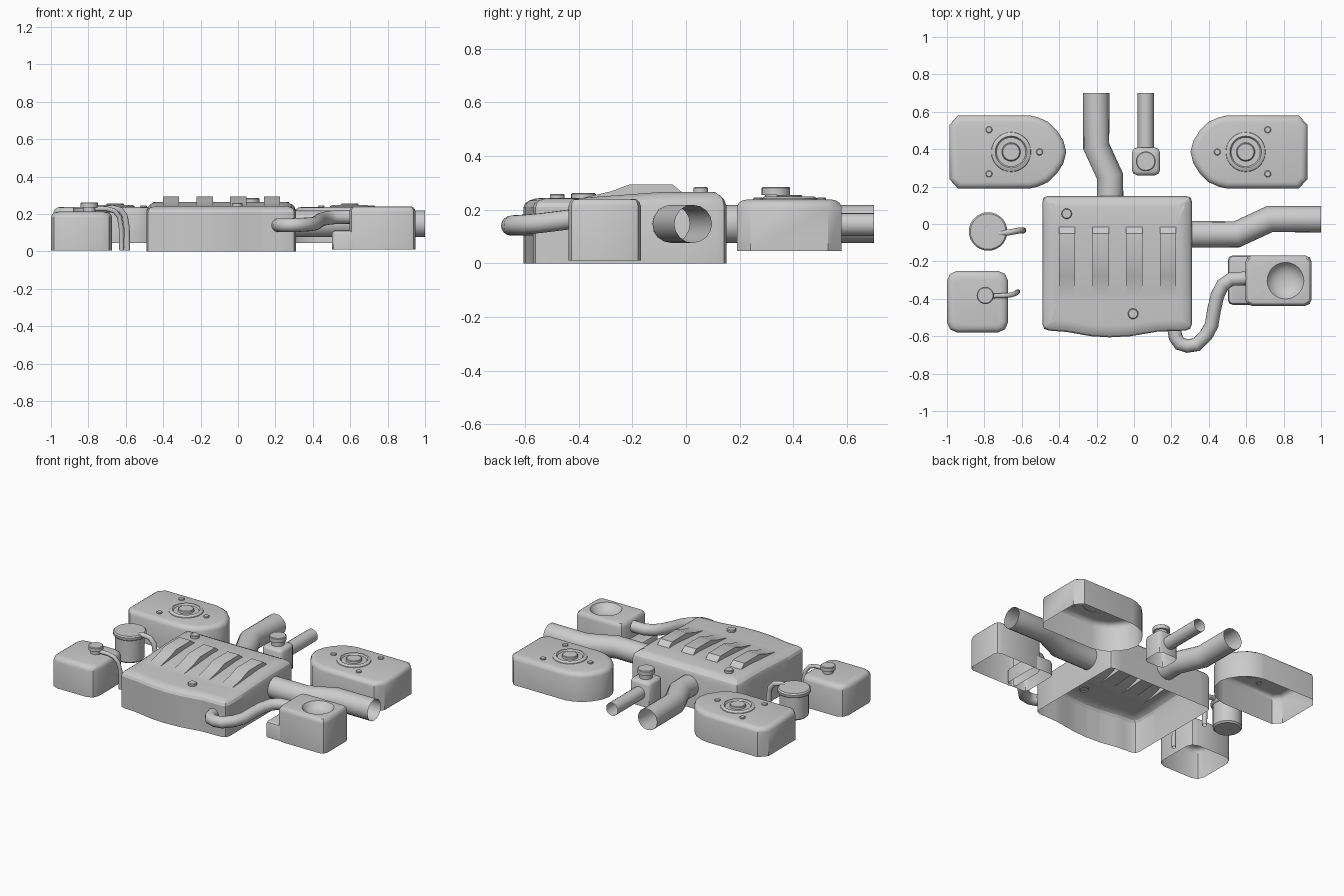
import bpy, bmesh, math
from mathutils import Vector

if "Cube" in bpy.data.objects:
    bpy.data.objects.remove(bpy.data.objects["Cube"])


def finish(name, bm, angle=35):
    bmesh.ops.remove_doubles(bm, verts=bm.verts, dist=1e-5)
    bmesh.ops.recalc_face_normals(bm, faces=bm.faces)
    me = bpy.data.meshes.new(name)
    bm.to_mesh(me)
    bm.free()
    ob = bpy.data.objects.new(name, me)
    bpy.context.collection.objects.link(ob)
    smooth(ob, angle)
    return ob


def smooth(ob, angle=35):
    bpy.ops.object.select_all(action='DESELECT')
    ob.select_set(True)
    bpy.context.view_layer.objects.active = ob
    bpy.ops.object.shade_smooth_by_angle(angle=math.radians(angle))


def inset(pts, d):
    """Offset a counter-clockwise outline inwards by d."""
    out, n = [], len(pts)
    for i in range(n):
        a, b, c = (Vector(pts[j % n]) for j in (i - 1, i, i + 1))
        e, f = (b - a).normalized(), (c - b).normalized()
        n1, n2 = Vector((-e.y, e.x)), Vector((-f.y, f.x))
        out.append(b + (n1 + n2) * d / (1 + n1.dot(n2)))
    return out


def shell(pts, rings, cap=True):
    """Open-bottomed housing: outline lofted through (inset, z) rings."""
    area = sum(p[0] * q[1] - q[0] * p[1] for p, q in zip(pts, pts[1:] + pts[:1]))
    if area < 0:
        pts = pts[::-1]
    bm = bmesh.new()
    loops = [[bm.verts.new((p[0], p[1], z)) for p in inset(pts, d)] for d, z in rings]
    n = len(pts)
    for lo, hi in zip(loops, loops[1:]):
        for i in range(n):
            bm.faces.new((lo[i], lo[(i + 1) % n], hi[(i + 1) % n], hi[i]))
    if cap:
        bm.faces.new(loops[-1])
    return bm, loops


def box(x0, x1, y0, y1, c):
    """Rectangle with corners cut and slightly rounded."""
    k = c * 0.3
    q = [(c, 0), (k, k), (0, c)]
    r = [(x0 + a, y0 + b) for a, b in q[::-1]] + [(x1 - a, y0 + b) for a, b in q]
    return r + [(x1 - a, y1 - b) for a, b in q[::-1]] + [(x0 + a, y1 - b) for a, b in q]


def lathe(name, x, y, prof, n=24):
    bm = bmesh.new()
    vs = [bm.verts.new((r, 0, z)) for r, z in prof]
    es = [bm.edges.new(p) for p in zip(vs, vs[1:])]
    bmesh.ops.spin(bm, geom=vs + es, axis=(0, 0, 1), cent=(0, 0, 0),
                   steps=n, angle=2 * math.pi)
    bmesh.ops.translate(bm, verts=bm.verts, vec=(x, y, 0))
    return finish(name, bm)


def bolt(name, x, y, r, z0, z1):
    return lathe(name, x, y, [(r, z0), (r, z1 - .004), (r - .004, z1), (0, z1)], 14)


def tube(name, pts, r):
    cu = bpy.data.curves.new(name, 'CURVE')
    cu.dimensions = '3D'
    cu.bevel_depth, cu.bevel_resolution = r, 6
    sp = cu.splines.new('POLY')
    sp.points.add(len(pts) - 1)
    for p, co in zip(sp.points, pts):
        p.co = (*co, 1)
    ob = bpy.data.objects.new(name, cu)
    bpy.context.collection.objects.link(ob)
    bpy.ops.object.select_all(action='DESELECT')
    ob.select_set(True)
    bpy.context.view_layer.objects.active = ob
    bpy.ops.object.convert(target='MESH')
    smooth(bpy.context.object, 45)


# Engine cover, with its top sloping down to the front
def drop(y):
    return 0.022 * min(1, max(0, (-0.10 - y) / 0.3))


cover = [(-.49, -.535), (-.48, -.56), (-.455, -.57), (-.36, -.577), (-.23, -.6), (-.13, -.606),
         (-.02, -.6), (.13, -.575), (.275, -.57), (.3, -.56), (.31, -.535),
         (.31, .12), (.302, .142), (.28, .15), (-.46, .15), (-.482, .142), (-.49, .12)]
bm, _ = shell(cover, [(0, 0), (0, .215), (.008, .238), (.022, .252), (.045, .262), (.06, .265)])
rib_x = [(-.402 + i * .18, -.315 + i * .18) for i in range(4)]
Y0, Y1 = -.38, -.015
cuts = [((x, 0, 0), (1, 0, 0)) for pair in rib_x for x in pair]
cuts += [((0, y, 0), (0, 1, 0)) for y in (-.40, Y0, -.10, Y1)]
for co, no in cuts:
    bmesh.ops.bisect_plane(bm, geom=bm.verts[:] + bm.edges[:] + bm.faces[:],
                           plane_co=co, plane_no=no)
gone = []
for f in bm.faces:
    c = f.calc_center_median()
    if c.z > .26 and Y0 < c.y < Y1 and any(a < c.x < b for a, b in rib_x):
        gone.append(f)
bmesh.ops.delete(bm, geom=gone, context='FACES')
for v in bm.verts:
    if v.co.z > .2:
        v.co.z -= drop(v.co.y) * (v.co.z - .2) / .065

# Four raised ribs that grow out of the cover
top = [(Y0, .265 - drop(Y0)), (-.28, .268), (-.21, .294), (-.05, .294), (Y1, .265)]
for a, b in rib_x:
    sides = []
    for x in (a, b):
        up = [bm.verts.new((x, y, z)) for y, z in top]
        bm.faces.new(up + [bm.verts.new((x, -.10, .265))])
        sides.append(up)
    for i in range(4):
        bm.faces.new((sides[0][i], sides[1][i], sides[1][i + 1], sides[0][i + 1]))
finish("engine_cover", bm, 25)
bolt("cover_bolt_back", -.36, .055, .028, .26, .284)
bolt("cover_bolt_front", -.005, -.48, .028, .235, .259)

# Suspension towers, mirrored left and right
half = [(-.285, .195), (-.33, .145)]
nose = [(.10, .195), (.145, .185), (.20, .16), (.245, .115), (.28, .06), (.295, 0)]
tower = nose + [(x, -y) for x, y in nose[-2::-1]]
tower += [(x, -y) for x, y in half] + half[::-1]
for side, cx, s in (("left", -.657, 1), ("right", .597, -1)):
    bm, _ = shell([(cx + s * x, .385 + y) for x, y in tower],
                  [(0, .045), (0, .208), (.006, .224), (.02, .234), (.035, .237)])
    finish(side + "_tower", bm, 40)
    lathe(side + "_tower_mount", cx, .385,
          [(.107, .235), (.105, .241), (.092, .249), (.085, .249), (.078, .239), (.05, .239),
           (.048, .251), (.044, .255), (0, .255)], 28)
    for i, (x, y) in enumerate([(-.118, .119), (-.118, -.117), (.152, 0)]):
        bolt(f"{side}_tower_bolt_{i}", cx + s * x, .385 + y, .018, .234, .246)

# Washer tank with cap and hose
bm, _ = shell(box(-1, -.673, -.58, -.25, .055),
              [(0, .005), (0, .18), (.006, .198), (.02, .208), (.04, .212)])
finish("washer_tank", bm, 40)
lathe("washer_cap", -.795, -.382,
      [(.034, .205), (.034, .235), (.046, .235), (.046, .258), (.041, .262), (0, .262)])
tube("washer_hose", [(-.79, -.385, .228), (-.70, -.383, .228), (-.66, -.38, .216),
                     (-.635, -.372, .185), (-.625, -.365, .13), (-.622, -.362, .005)], .013)

# Round canister with lid and hose
lathe("canister", -.78, -.04,
      [(0, .05), (.08, .05), (.09, .06), (.09, .205), (.1, .21), (.103, .215), (.103, .23),
       (.095, .238), (0, .24)], 28)
tube("canister_hose", [(-.72, -.05, .225), (-.67, -.045, .232), (-.63, -.038, .222),
                       (-.605, -.034, .19), (-.595, -.034, .13), (-.592, -.034, .005)], .016)

# Brake reservoir with cap and cylinder
bm, _ = shell(box(-.012, .14, .26, .41, .03),
              [(0, .06), (0, .205), (.006, .218), (.02, .225)])
finish("reservoir", bm, 40)
lathe("reservoir_cap", .063, .335,
      [(.04, .22), (.04, .255), (.053, .255), (.053, .281), (.048, .285), (0, .285)])
tube("reservoir_pipe", [(.063, .40, .145), (.063, .70, .145)], .043)

# Large air pipes
tube("back_pipe", [(-.128, .14, .147), (-.128, .255, .147), (-.202, .415, .147),
                   (-.202, .70, .147)], .071)
tube("right_pipe", [(.30, -.055, .147), (.55, -.055, .147), (.725, .026, .147),
                    (1, .026, .147)], .071)

# Air filter box: low step, and tall part with a dished top
bm, _ = shell(box(.502, .66, -.432, -.168, .025),
              [(0, .01), (0, .095), (.006, .108), (.02, .114)])
finish("filter_step", bm, 40)
bm, loops = shell(box(.595, .95, -.438, -.168, .035),
                  [(0, .01), (0, .212), (.005, .228), (.014, .237), (.026, .24)], cap=False)
n = 24
dish = []
for r, z in ((.098, .24), (.085, .222), (.065, .206), (.035, .196)):
    dish.append([bm.verts.new((.81 + r * math.cos(2 * math.pi * i / n),
                               -.303 + r * math.sin(2 * math.pi * i / n), z)) for i in range(n)])
for lo, hi in zip(dish, dish[1:]):
    for i in range(n):
        bm.faces.new((lo[i], lo[(i + 1) % n], hi[(i + 1) % n], hi[i]))
bm.faces.new(dish[-1])
rim = [bm.edges.get((l[i], l[(i + 1) % len(l)])) for l in (loops[-1], dish[0]) for i in range(len(l))]
bmesh.ops.bridge_loops(bm, edges=rim)
finish("filter_box", bm, 30)

# Breather hose from the cover to the filter box
tube("breather_hose", [(.215, -.56, .14), (.222, -.605, .14), (.245, -.64, .14), (.285, -.652, .14),
                       (.335, -.645, .142), (.385, -.595, .145), (.415, -.54, .15),
                       (.428, -.46, .16), (.445, -.385, .17), (.475, -.325, .178),
                       (.52, -.295, .183), (.61, -.29, .185)], .037)
